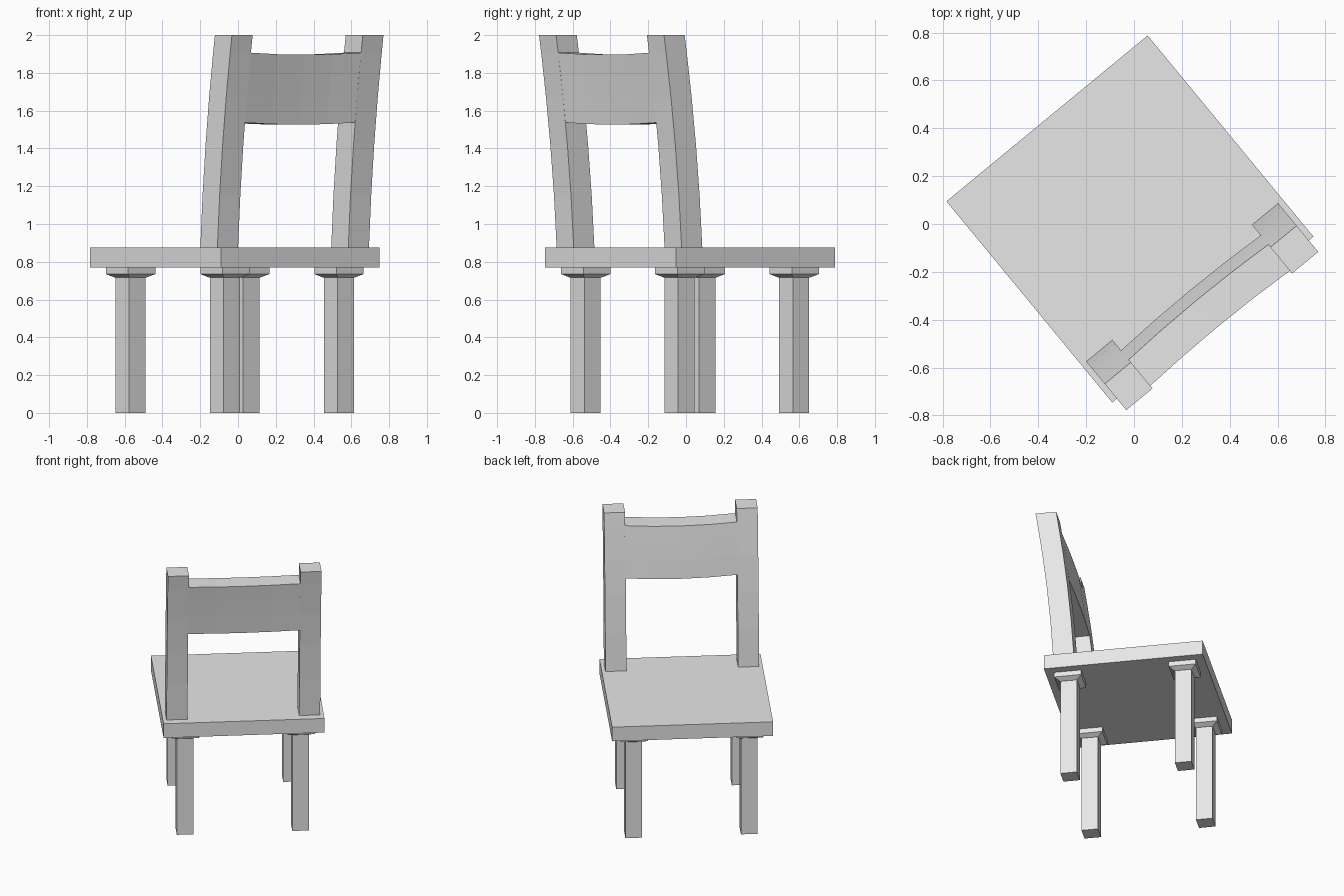
import bpy
import bmesh
from math import radians
from mathutils import Matrix

old = bpy.data.objects.get("Cube")
if old:
    bpy.data.objects.remove(old, do_unlink=True)

grey = bpy.data.materials.new("light_grey")
grey.use_nodes = True
grey.diffuse_color = (0.8, 0.8, 0.8, 1)
grey.node_tree.nodes["Principled BSDF"].inputs["Base Color"].default_value = (0.8, 0.8, 0.8, 1)

# The chair is built square to its own axes (seat front towards +y), then turned
TURN = Matrix.Translation((-0.017, 0.021, 0)) @ Matrix.Rotation(radians(39.5), 4, "Z")


def loft(name, rings):
    """Skin a row of four-cornered rings and close both ends."""
    bm = bmesh.new()
    loops = [[bm.verts.new(p) for p in ring] for ring in rings]
    for a, b in zip(loops, loops[1:]):
        for i in range(4):
            j = (i + 1) % 4
            bm.faces.new((a[i], a[j], b[j], b[i]))
    bm.faces.new(loops[0][::-1])
    bm.faces.new(loops[-1])
    bmesh.ops.recalc_face_normals(bm, faces=bm.faces)
    mesh = bpy.data.meshes.new(name)
    bm.to_mesh(mesh)
    bm.free()
    mesh.materials.append(grey)
    obj = bpy.data.objects.new(name, mesh)
    obj.matrix_world = TURN
    bpy.context.collection.objects.link(obj)
    return obj


def square(x, y, z, half):
    return [(x + sx * half, y + sy * half, z)
            for sx, sy in ((-1, -1), (1, -1), (1, 1), (-1, 1))]


SEAT_TOP, TOP = 0.875, 2.0
POST = 0.071


def lean(z):
    """Backward curve of the backrest at height z."""
    t = (z - SEAT_TOP) / (TOP - SEAT_TOP)
    return -0.415 - 0.121 * (t + t * t) / 2


# Seat slab
loft("seat", [square(0, 0, z, 0.545) for z in (0.77, SEAT_TOP)])

for side, sx in (("left", 1), ("right", -1)):
    # Legs with chamfered collars under the seat
    for end, sy in (("front", 1), ("back", -1)):
        x, y = sx * 0.391, sy * 0.393
        loft(f"{end}_{side}_leg", [square(x, y, z, 0.0565) for z in (0, 0.74)])
        loft(f"{end}_{side}_leg_collar",
             [square(x, y, z, h) for z, h in ((0.717, 0.06), (0.735, 0.093), (0.77, 0.093))])

    # Curved back posts
    loft(f"{side}_back_post",
         [square(sx * 0.449, lean(z), z, POST) for z in (SEAT_TOP, 1.15, 1.42, 1.67, 1.9, TOP)])

# Backrest panel, slightly bowed at the middle; each half is skinned in height bands
LEVELS = (1.537, 1.67, 1.79, 1.907)
for low, high in zip(LEVELS, LEVELS[1:]):
    rings = []
    for x in (-0.382, -0.19, 0, 0.19, 0.382):
        bow = 0.011 * (1 - (x / 0.382) ** 2)
        rings.append([(x, lean(z) + s * POST + bow, z - bow)
                      for z, s in ((low, -1), (low, 1), (high, 1), (high, -1))])
    loft("backrest_panel", rings)
